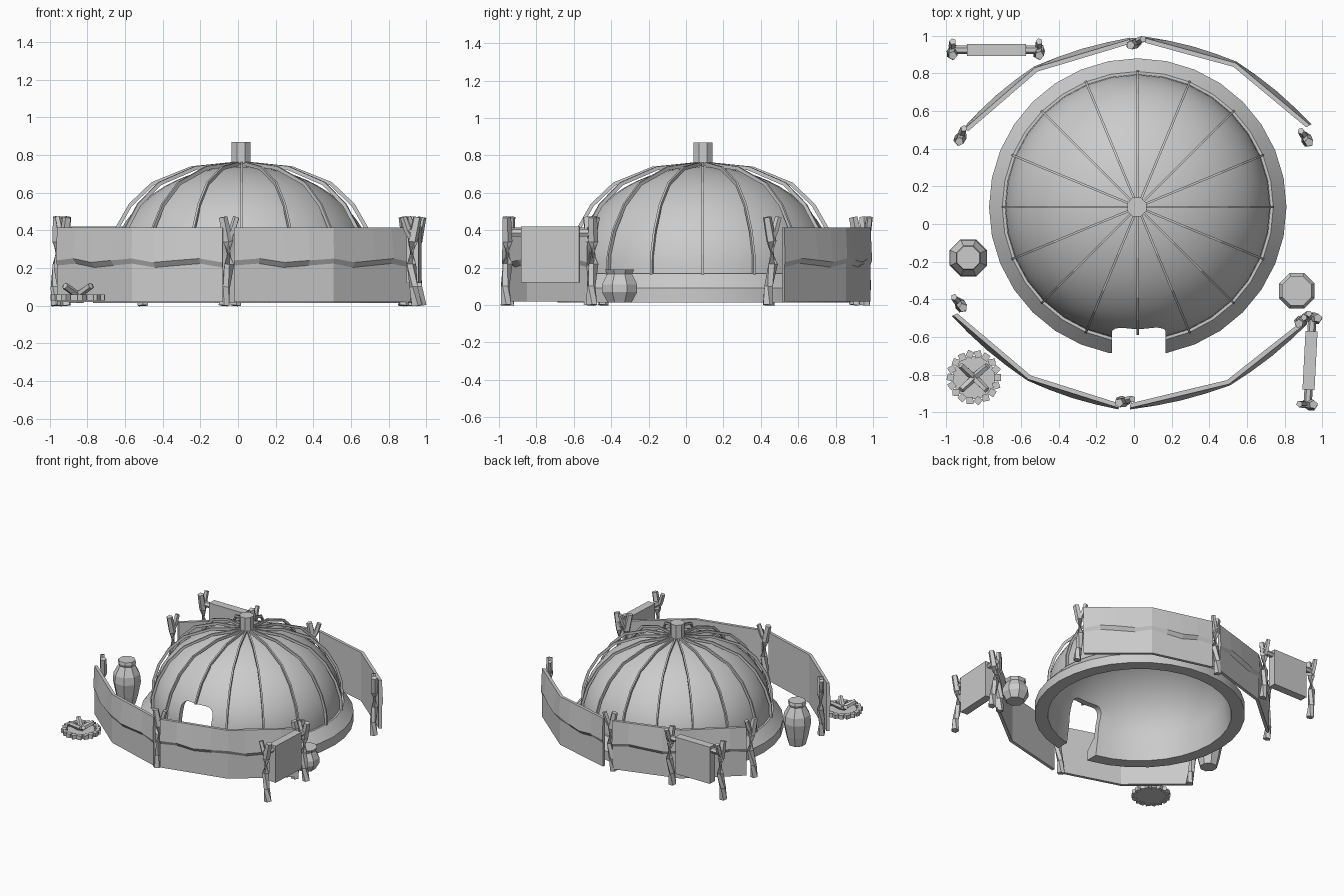
import bpy, bmesh, math
from math import sin, cos, pi, radians
from mathutils import Vector, Matrix

cube = bpy.data.objects.get("Cube")
if cube:
    bpy.data.objects.remove(cube)

clay = bpy.data.materials.new("pale_grey")
clay.use_nodes = True
GREY = (0.6, 0.6, 0.6, 1)
clay.diffuse_color = GREY
clay.node_tree.nodes["Principled BSDF"].inputs["Base Color"].default_value = GREY


def finish(bm, name, loc=(0, 0, 0), turn=0, smooth=None):
    """Turn a bmesh into a named object, optionally smooth below an angle."""
    bmesh.ops.recalc_face_normals(bm, faces=bm.faces)
    mesh = bpy.data.meshes.new(name)
    bm.to_mesh(mesh)
    bm.free()
    mesh.materials.append(clay)
    ob = bpy.data.objects.new(name, mesh)
    bpy.context.collection.objects.link(ob)
    ob.location = loc
    ob.rotation_euler.z = turn
    if smooth:
        shade(ob, smooth)
    return ob


def shade(ob, angle):
    bpy.ops.object.select_all(action='DESELECT')
    ob.select_set(True)
    bpy.context.view_layer.objects.active = ob
    bpy.ops.object.shade_smooth_by_angle(angle=radians(angle))


def loft(bm, rings, closed=False):
    """Skin a list of point rings; cap the ends or join them."""
    rings = [[bm.verts.new(p) for p in ring] for ring in rings]
    n = len(rings[0])
    pairs = list(zip(rings, rings[1:])) + ([(rings[-1], rings[0])] if closed else [])
    for a, b in pairs:
        for i in range(n):
            j = (i + 1) % n
            bm.faces.new((a[i], a[j], b[j], b[i]))
    if not closed:
        bm.faces.new(rings[0])
        bm.faces.new(rings[-1])


def lathe(bm, profile, sides, closed=False, spin=0):
    loft(bm, [[(r * cos(2 * pi * i / sides + spin), r * sin(2 * pi * i / sides + spin), z)
               for i in range(sides)] for r, z in profile], closed)


def tube(bm, points, radii, sides=5):
    pts = [Vector(p) for p in points]
    rings = []
    for i, p in enumerate(pts):
        d = pts[min(i + 1, len(pts) - 1)] - pts[max(i - 1, 0)]
        q = d.to_track_quat('Z', 'Y')
        rings.append([p + q @ Vector((radii[i] * cos(2 * pi * k / sides),
                                      radii[i] * sin(2 * pi * k / sides), 0))
                      for k in range(sides)])
    loft(bm, rings)


def box(bm, size, loc, rot=Matrix()):
    bmesh.ops.create_cube(bm, size=1, matrix=Matrix.Translation(loc) @ rot @ Matrix.Diagonal((*size, 1)))


# Hollow dome with a flared footing
CENTRE = Vector((0.02, 0.09, 0))
arc = [radians(a) for a in range(0, 90, 6)]
outer = [(0.79, 0.015), (0.79, 0.09), (0.72, 0.17)]
outer += [(0.705 * cos(a), 0.17 + 0.57 * sin(a)) for a in arc] + [(0.01, 0.74)]
inner = [(0.01, 0.70)] + [(0.665 * cos(a), 0.17 + 0.53 * sin(a)) for a in reversed(arc)]
inner += [(0.69, 0.015)]
bm = bmesh.new()
lathe(bm, outer + inner, 32, closed=True)
dome = finish(bm, "hut_dome", CENTRE)

# Doorway cut with rounded top corners
bm = bmesh.new()
box(bm, (0.285, 0.5, 0.6), (0.025, -0.75, 0.09))
top = [e for e in bm.edges if all(v.co.z > 0.3 for v in e.verts)
       and abs(e.verts[0].co.x - e.verts[1].co.x) < 0.01]
bmesh.ops.bevel(bm, geom=top, offset=0.06, segments=4, profile=0.5, affect='EDGES')
cutter = finish(bm, "door_cutter")
cutter.hide_render = True
cut = dome.modifiers.new("door", 'BOOLEAN')
cut.operation, cut.object, cut.solver = 'DIFFERENCE', cutter, 'EXACT'
cut_mesh = bpy.data.meshes.new_from_object(
    dome.evaluated_get(bpy.context.evaluated_depsgraph_get()))
dome.modifiers.clear()
dome.data = cut_mesh
bpy.data.objects.remove(cutter)
shade(dome, 28)

# Ribs bent over the dome
RIB = [(0.725, 0.16), (0.72, 0.27), (0.68, 0.4), (0.6, 0.54), (0.48, 0.655), (0.27, 0.74), (0.03, 0.765)]
bm = bmesh.new()
for k in range(16):
    a = k * pi / 8
    side = Vector((-sin(a), cos(a), 0)) * 0.006
    rings = []
    for r, z in RIB[2 if k == 12 else 0:]:
        out = Vector((cos(a) * r, sin(a) * r, z))
        drop = (out - Vector((0, 0, 0.12))).normalized() * 0.02
        rings.append([out - side, out + side, out + side - drop, out - side - drop])
    loft(bm, rings)
finish(bm, "dome_ribs", CENTRE)

# Smoke cap
bm = bmesh.new()
lathe(bm, [(0.055, 0.755), (0.055, 0.87)], 8, spin=pi / 8)
finish(bm, "smoke_cap", CENTRE - Vector((0.005, 0, 0)))


def fence(name, corners):
    """Hide screen along three corners, with a wavy fold at mid height."""
    pts = [Vector((*c, 0)) for c in corners]
    bm = bmesh.new()
    rings = []
    steps = 4
    for s in range(2 * steps + 1):
        seg = min(s // steps, 1)
        a, b = pts[seg], pts[seg + 1]
        p = a.lerp(b, s / steps - seg)
        out = p.normalized()
        wave = 0.012 * sin(s * 2.1)
        bulge = 0.008 + 0.016 * abs(sin(s * pi / steps))
        fold = 0.225 + wave
        section = [(-0.012, 0.02), (-0.012, 0.415), (0.012, 0.415),
                   (0.012 + bulge, fold + 0.015), (0.012, fold - 0.012), (0.012, 0.02)]
        rings.append([p + out * o + Vector((0, 0, z)) for o, z in section])
    loft(bm, rings)
    finish(bm, name)


fence("fence_front_right", [(-0.95, -0.48), (-0.555, -0.815), (-0.08, -0.965)])
fence("fence_front_left", [(-0.02, -0.965), (0.5, -0.84), (0.905, -0.52)])
fence("fence_back_right", [(-0.89, 0.5), (-0.52, 0.82), (-0.02, 0.97)])
fence("fence_back_left", [(0.06, 0.975), (0.535, 0.845), (0.925, 0.52)])


def post(name, x, y, degrees):
    """Crooked forked branch standing upright."""
    bm = bmesh.new()
    tube(bm, [(-0.025, 0, 0), (-0.015, 0.008, 0.1), (0.004, 0, 0.22), (-0.004, 0, 0.34), (-0.03, -0.005, 0.47)],
         [0.03, 0.024, 0.027, 0.028, 0.024])
    tube(bm, [(-0.005, 0, 0.35), (0.02, 0.01, 0.4), (0.042, 0.015, 0.47)], [0.02, 0.02, 0.018])
    finish(bm, name, (x, y, 0), radians(degrees))


post("fence_post_front", -0.05, -0.945, 0)
post("fence_post_front_right", -0.925, -0.42, 115)
post("fence_post_front_left", 0.9, -0.51, 30)
post("fence_post_back", 0.01, 0.96, 10)
post("fence_post_back_right", -0.915, 0.465, 55)
post("fence_post_back_left", 0.915, 0.46, 110)


def rack(name, x, y, degrees):
    """Hide hung over a pole between two forked posts."""
    turn = Matrix.Rotation(radians(degrees), 3, 'Z')
    for label, d in (("a", -0.23), ("b", 0.23)):
        p = turn @ Vector((d, 0, 0))
        post(f"{name}_post_{label}", x + p.x, y + p.y, degrees + 75)
    bm = bmesh.new()
    tube(bm, [(-0.25, 0, 0.385), (0.25, 0, 0.385)], [0.022, 0.022], 6)
    finish(bm, name + "_pole", (x, y, 0), radians(degrees))
    bm = bmesh.new()
    box(bm, (0.312, 0.064, 0.3), (0, 0, 0.27))
    finish(bm, name + "_hide", (x, y, 0), radians(degrees))


rack("back_rack", -0.73, 0.925, 0)
rack("side_rack", 0.935, -0.725, 87)


def pot(name, x, y, profile):
    bm = bmesh.new()
    lathe(bm, profile, 8, spin=pi / 8)
    finish(bm, name, (x, y, 0))


pot("tall_jar", -0.88, -0.18, [(0.065, 0.015), (0.085, 0.09), (0.107, 0.2), (0.1, 0.26), (0.062, 0.33),
                               (0.07, 0.35), (0.065, 0.37)])
pot("short_pot", 0.865, -0.355, [(0.07, 0.015), (0.102, 0.07), (0.102, 0.11), (0.072, 0.165),
                                 (0.085, 0.19)])

# Fire pit: bed, stone ring and crossed logs
FIRE = (-0.85, -0.815, 0)
bm = bmesh.new()
lathe(bm, [(0.115, 0.03), (0.115, 0.045)], 16)
finish(bm, "fire_bed", FIRE)
bm = bmesh.new()
for k in range(18):
    a = k * pi / 9
    box(bm, (0.036, 0.036, 0.032), (0.125 * cos(a), 0.125 * sin(a), 0.044),
        Matrix.Rotation(a + 0.5 * k, 4, 'Z'))
finish(bm, "fire_stones", FIRE)
bm = bmesh.new()
for a in (0.7, 2.4, 3.9, 5.5):
    tube(bm, [(0.01 * cos(a), 0.01 * sin(a), 0.06), (0.095 * cos(a), 0.095 * sin(a), 0.105)],
         [0.02, 0.018])
finish(bm, "fire_logs", FIRE)
